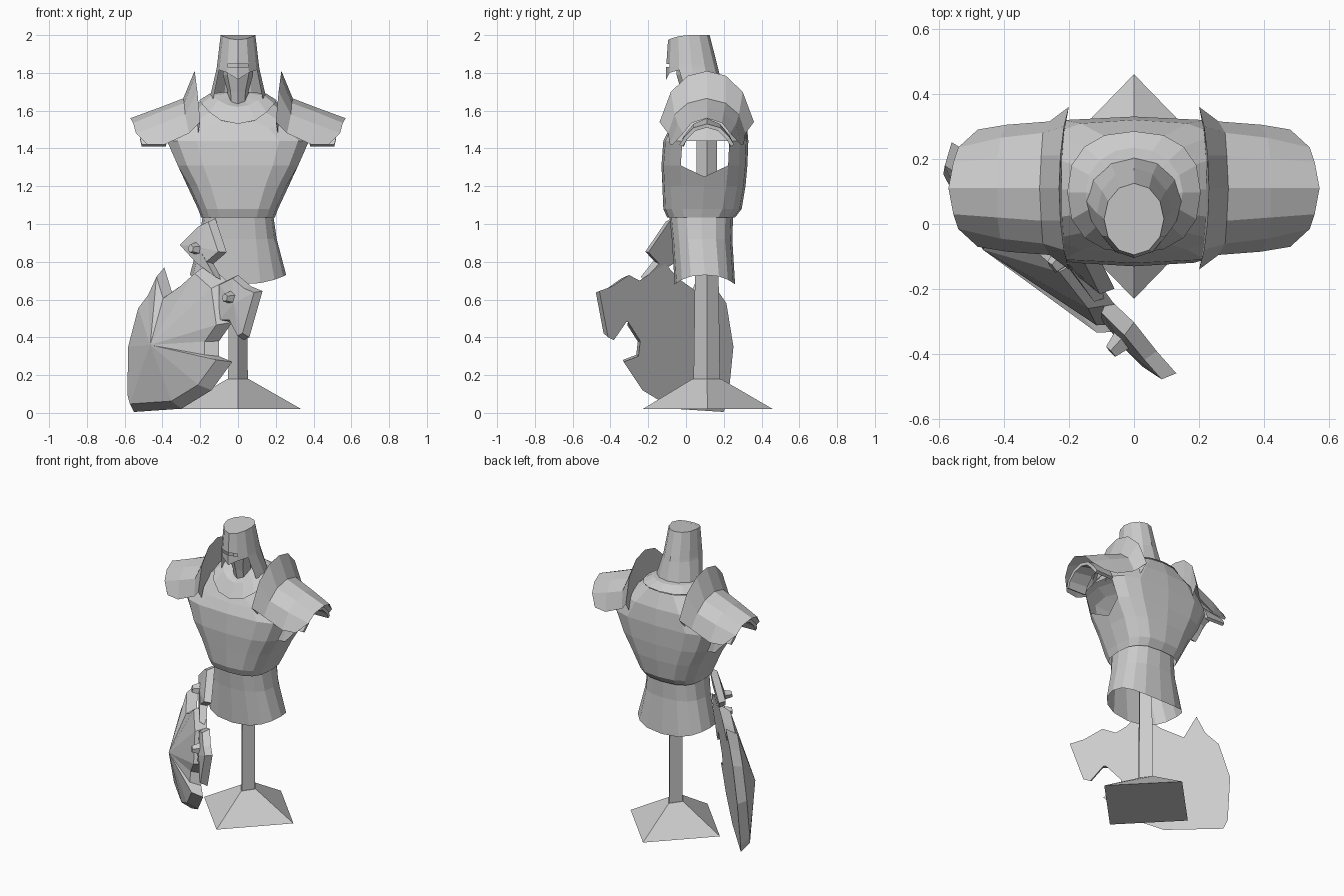
import bpy, bmesh, math
from mathutils import Vector

cube = bpy.data.objects.get("Cube")
if cube:
    bpy.data.objects.remove(cube, do_unlink=True)

metal = bpy.data.materials.new("plain grey")
GREY = (0.6, 0.6, 0.6, 1)
metal.diffuse_color = GREY
metal.use_nodes = True
metal.node_tree.nodes["Principled BSDF"].inputs["Base Color"].default_value = GREY


def finish(name, bm):
    bmesh.ops.recalc_face_normals(bm, faces=bm.faces[:])
    mesh = bpy.data.meshes.new(name)
    bm.to_mesh(mesh)
    bm.free()
    mesh.materials.append(metal)
    obj = bpy.data.objects.new(name, mesh)
    bpy.context.collection.objects.link(obj)
    return obj


def loft(name, rings, closed=True, bottom=False, top=False, skip=lambda band, i: False):
    """Skin a list of equal point rings; skip leaves openings."""
    bm = bmesh.new()
    vs = [[bm.verts.new(p) for p in ring] for ring in rings]
    n = len(vs[0])
    for b in range(len(vs) - 1):
        for i in range(n if closed else n - 1):
            j = (i + 1) % n
            if not skip(b, i):
                bm.faces.new((vs[b][i], vs[b][j], vs[b + 1][j], vs[b + 1][i]))
    if bottom:
        bm.faces.new(vs[0][::-1])
    if top:
        bm.faces.new(vs[-1])
    return finish(name, bm)


def ring(z, rx, y0, y1, n=16, power=1.0, front_drop=0.0, side_drop=0.0, end_drop=0.0):
    """Rounded ring; the drops lower its front, its sides, or front and back."""
    pts = []
    for i in range(n):
        a = math.tau * i / n
        c, s = math.cos(a), math.sin(a)
        drop = front_drop * max(0, -s) ** 2 + end_drop * s * s
        reach = rx
        if abs(s) < 0.01:
            drop += side_drop
            reach -= side_drop * 0.8
        x = math.copysign(abs(c) ** power, c) * reach
        y = (y0 + y1) / 2 + math.copysign(abs(s) ** power, s) * (y1 - y0) / 2
        pts.append((x, y, z - drop))
    return pts


# Stand: diamond foot and pole
loft("stand_foot", [ring(0.02, 0.335, -0.23, 0.46, 4), ring(0.18, 0.055, 0.035, 0.185, 4)],
     bottom=True, top=True)
loft("stand_pole", [ring(0.17, 0.052, 0.04, 0.18, 4), ring(1.68, 0.042, 0.06, 0.16, 4)],
     bottom=True, top=True)

# Breastplate with open armholes
torso = [
    ring(1.035, 0.195, -0.10, 0.26, power=0.7),
    ring(1.08, 0.212, -0.12, 0.295, power=0.7),
    ring(1.20, 0.268, -0.125, 0.315, power=0.65),
    ring(1.31, 0.335, -0.13, 0.325, power=0.62, side_drop=0.06),
    ring(1.44, 0.395, -0.12, 0.33, power=0.62),
    ring(1.55, 0.32, -0.09, 0.32, power=0.7, front_drop=0.05),
    ring(1.65, 0.20, -0.07, 0.28, power=0.85, front_drop=0.12),
]
loft("breastplate", torso, skip=lambda b, i: b == 3 and i in (15, 0, 7, 8))

# Gorget overlapping the neckline
loft("gorget", [ring(1.655, 0.205, -0.09, 0.285, power=0.85, front_drop=0.125),
                ring(1.69, 0.15, -0.04, 0.235, front_drop=0.07),
                ring(1.70, 0.06, 0.02, 0.14, front_drop=0.05)], top=True)

# Flared skirt, open underneath
loft("skirt", [
    ring(1.06, 0.185, -0.09, 0.25, power=0.8),
    ring(0.92, 0.205, -0.075, 0.245, power=0.8),
    ring(0.73, 0.255, -0.06, 0.26, power=0.8, end_drop=0.05),
])


# Helmet shell: sight slit and open lower face
def helm_ring(z, rx, y0, y1, dip=0.0, tilt=0.0):
    pts = ring(z, rx, y0, y1, 12, front_drop=tilt)
    return [(x, y, h - (dip * max(0, 1 - abs(x) / 0.08) if y < 0.02 else 0)) for x, y, h in pts]


def helm_open(band, i):
    front = i in (7, 8, 9, 10)
    return (band == 0 and front) or (band == 2 and i in (8, 9))


loft("helmet", [
    helm_ring(1.665, 0.15, -0.06, 0.21),
    helm_ring(1.815, 0.115, -0.105, 0.172, dip=0.05),
    helm_ring(1.832, 0.112, -0.105, 0.168),
    helm_ring(1.848, 0.11, -0.104, 0.164),
    helm_ring(2.0, 0.092, -0.095, 0.125, tilt=0.025),
], top=True, skip=helm_open)

# Head inside the helmet, narrowing to a chin
loft("inner_head", [
    ring(1.60, 0.05, 0.0, 0.13, 8),
    ring(1.70, 0.055, -0.025, 0.13, 8),
    ring(1.79, 0.08, -0.05, 0.13, 8),
    ring(1.90, 0.075, -0.05, 0.11, 8),
], bottom=True, top=True)


# Shoulder plates: arches over the arm, from upright crest to outer rim
def arch(half, side):
    full = [(x, -y, z) for x, y, z in half[:0:-1]] + half
    return [(side * x, 0.11 + y, z) for x, y, z in full]


CREST = [(0.23, 0, 1.81), (0.226, 0.10, 1.785), (0.215, 0.19, 1.70), (0.20, 0.25, 1.54)]
ROOT = [(0.29, 0, 1.665), (0.285, 0.10, 1.64), (0.28, 0.17, 1.58), (0.26, 0.205, 1.48)]
MIDDLE = [(0.42, 0, 1.615), (0.42, 0.09, 1.59), (0.41, 0.155, 1.53), (0.39, 0.195, 1.42)]
RIM = [(0.57, 0, 1.56), (0.555, 0.08, 1.535), (0.54, 0.125, 1.48), (0.48, 0.18, 1.42)]
INNER = [(0.22, 0, 1.62), (0.22, 0.10, 1.59), (0.215, 0.17, 1.54), (0.21, 0.20, 1.48)]
LAME_IN = [(0.38, 0, 1.56), (0.38, 0.07, 1.53), (0.38, 0.12, 1.47), (0.38, 0.14, 1.42)]
LAME_OUT = [(0.52, 0, 1.53), (0.52, 0.07, 1.51), (0.52, 0.12, 1.46), (0.51, 0.145, 1.42)]

for side, label in ((1, "left"), (-1, "right")):
    plates = [arch(h, side) for h in (INNER, CREST, ROOT, MIDDLE, RIM)]
    loft(label + "_shoulder_plate", plates, closed=False)
    lame = loft(label + "_arm_lame", [arch(h, side) for h in (LAME_IN, LAME_OUT)], closed=False)
    thick = lame.modifiers.new("thickness", "SOLIDIFY")
    thick.thickness = 0.02

# Broken shield: flat back, raised rim, domed front, standing on a diagonal
OUT = Vector((-1, -1, 0)).normalized()


def on_shield(x, z, depth=0.0):
    lean = 0.12 * z - 0.08 * (x + 0.57) + 0.2 * max(0, z - 0.7)
    return Vector((x, -x - 0.35 + lean, z)) + OUT * depth


def shield_part(name, outline, peak, rim, dome):
    bm = bmesh.new()
    back = [bm.verts.new(on_shield(x, z)) for x, z in outline]
    front = []
    for x, z in outline:
        px, pz = x + (peak[0] - x) * 0.12, z + (peak[1] - z) * 0.12
        front.append(bm.verts.new(on_shield(px, pz, rim)))
    apex = bm.verts.new(on_shield(*peak, dome))
    bm.faces.new(back)
    for i in range(len(back)):
        j = (i + 1) % len(back)
        bm.faces.new((back[i], back[j], front[j], front[i]))
        bm.faces.new((front[i], front[j], apex))
    finish(name, bm)


shield_part("shield_body", [
    (-0.55, 0.005), (-0.30, 0.022), (-0.14, 0.12), (-0.03, 0.27), (-0.10, 0.30), (-0.10, 0.38),
    (-0.03, 0.48), (-0.06, 0.70), (-0.16, 0.79), (-0.25, 0.71), (-0.35, 0.64), (-0.39, 0.77),
    (-0.44, 0.66), (-0.50, 0.58), (-0.56, 0.35), (-0.565, 0.06)], (-0.355, 0.36), 0.065, 0.155)
shield_part("shield_side_shard", [
    (-0.08, 0.48), (-0.02, 0.48), (0.03, 0.385), (0.06, 0.40), (0.13, 0.645), (0.07, 0.67),
    (0.0, 0.73), (-0.08, 0.69)], (0.02, 0.58), 0.045, 0.06)
shield_part("shield_top_shard", [
    (-0.19, 0.78), (-0.08, 0.70), (-0.13, 0.79), (-0.06, 0.85), (-0.12, 1.03), (-0.18, 1.0),
    (-0.29, 0.89)], (-0.17, 0.88), 0.045, 0.06)

# Small studs on the shield shards
for k, (x, z) in enumerate(((-0.18, 0.87), (0.0, 0.61))):
    studs = []
    for depth, r in ((0.03, 0.04), (0.10, 0.022)):
        studs.append([on_shield(x + r * math.cos(a) * 0.7, z + r * math.sin(a), depth)
                      for a in (0.4 + math.tau * i / 5 for i in range(5))])
    loft("shield_stud_%d" % (k + 1), studs, bottom=True, top=True)
